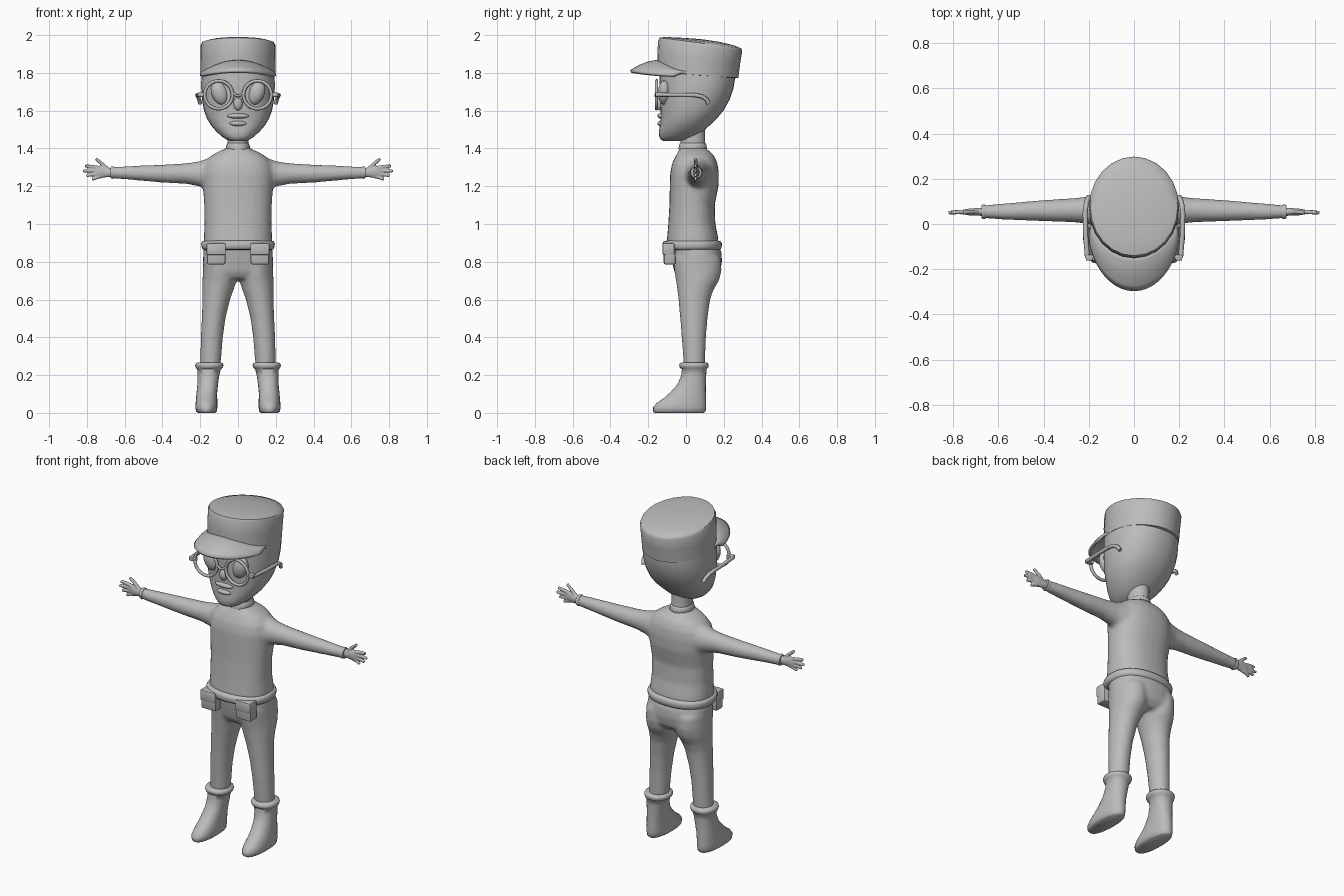
import bpy, bmesh, math
from math import sin, cos, pi
from mathutils import Matrix, Vector

grey = bpy.data.materials.new("plain_grey")
grey.diffuse_color = (0.5, 0.5, 0.5, 1)


def finish(name, bm, angle=60):
    bmesh.ops.recalc_face_normals(bm, faces=bm.faces)
    me = bpy.data.meshes.new(name)
    bm.to_mesh(me)
    bm.free()
    me.materials.append(grey)
    ob = bpy.data.objects.new(name, me)
    bpy.context.collection.objects.link(ob)
    select(ob)
    bpy.ops.object.shade_smooth_by_angle(angle=math.radians(angle))
    return ob


def select(*obs):
    bpy.ops.object.select_all(action='DESELECT')
    for o in obs:
        o.select_set(True)
    bpy.context.view_layer.objects.active = obs[0]


def loft(name, rings, axis='z', n=28, p=2.0, side=1, angle=60):
    """Skin of rings (t, u0, u1, v0, v1, slope): extents of each cross-section."""
    bm = bmesh.new()
    loops = []
    for r in rings:
        t, u0, u1, v0, v1 = r[:5]
        slope = r[5] if len(r) > 5 else 0
        loop = []
        for i in range(n):
            a = 2 * pi * i / n
            c, s = cos(a), sin(a)
            u = (u0 + u1) / 2 + (u1 - u0) / 2 * math.copysign(abs(c) ** (2 / p), c)
            v = (v0 + v1) / 2 + (v1 - v0) / 2 * math.copysign(abs(s) ** (2 / p), s)
            co = (side * u, v, t + slope * v) if axis == 'z' else (side * t, u, v)
            loop.append(bm.verts.new(co))
        loops.append(loop)
    for a, b in zip(loops, loops[1:]):
        for i in range(n):
            j = (i + 1) % n
            bm.faces.new((a[i], a[j], b[j], b[i]))
    bm.faces.new(loops[0])
    bm.faces.new(loops[-1])
    return finish(name, bm, angle)


def sym(rows):
    """Rings (z, half_width, y0, y1) centred on x = 0."""
    return [(z, -w, w, y0, y1) + tuple(rest) for z, w, y0, y1, *rest in rows]


def tube(name, pts, radius, side=1, taper=1.0):
    cu = bpy.data.curves.new(name, 'CURVE')
    cu.dimensions = '3D'
    cu.bevel_depth = radius
    cu.bevel_resolution = 2
    cu.use_fill_caps = True
    sp = cu.splines.new('POLY')
    sp.points.add(len(pts) - 1)
    for i, (q, c) in enumerate(zip(sp.points, pts)):
        q.co = (side * c[0], c[1], c[2], 1)
        q.radius = 1 + (taper - 1) * i / (len(pts) - 1)
    sp.use_smooth = True
    cu.materials.append(grey)
    ob = bpy.data.objects.new(name, cu)
    bpy.context.collection.objects.link(ob)
    select(ob)
    bpy.ops.object.convert(target='MESH')
    return bpy.context.object


def ellipsoid(name, loc, size, roll=0.0):
    bm = bmesh.new()
    m = Matrix.Translation(loc) @ Matrix.Rotation(roll, 4, 'Y') @ Matrix.Diagonal((*size, 1))
    bmesh.ops.create_uvsphere(bm, u_segments=20, v_segments=12, radius=1, matrix=m)
    return finish(name, bm)


def box(name, lo, hi, bevel):
    bm = bmesh.new()
    lo, hi = Vector(lo), Vector(hi)
    m = Matrix.Translation((lo + hi) / 2) @ Matrix.Diagonal((*(hi - lo), 1))
    bmesh.ops.create_cube(bm, size=1, matrix=m)
    bmesh.ops.bevel(bm, geom=bm.edges[:], offset=bevel, segments=2, affect='EDGES', profile=0.5)
    return finish(name, bm, 40)


def blend(name, obs, voxel, smooth):
    """Fuse overlapping solids into one soft surface."""
    select(*obs)
    bpy.ops.object.join()
    ob = bpy.context.object
    ob.name = name
    m = ob.modifiers.new("fuse", 'REMESH')
    m.mode, m.voxel_size, m.use_smooth_shade = 'VOXEL', voxel, True
    bpy.ops.object.modifier_apply(modifier="fuse")
    m = ob.modifiers.new("soften", 'SMOOTH')
    m.factor, m.iterations = 0.5, smooth
    bpy.ops.object.modifier_apply(modifier="soften")
    bpy.ops.object.shade_smooth()
    return ob


# sweater: torso and sleeves
parts = [loft("torso", sym([
    (.885, .172, -.09, .165), (.90, .182, -.103, .173), (.93, .181, -.10, .17),
    (1.0, .177, -.094, .156), (1.1, .179, -.088, .152), (1.2, .186, -.086, .172),
    (1.27, .19, -.084, .174), (1.32, .178, -.074, .167), (1.36, .145, -.055, .15),
    (1.385, .10, -.04, .125), (1.40, .062, -.032, .105), (1.41, .055, -.03, .10)]), p=2.3)]
for s in (1, -1):
    parts.append(loft("sleeve", [
        (.08, -.03, .15, 1.16, 1.36), (.15, -.018, .137, 1.175, 1.352),
        (.2, .0, .122, 1.198, 1.333), (.27, .008, .114, 1.212, 1.322),
        (.4, .012, .106, 1.219, 1.314), (.55, .018, .093, 1.232, 1.308),
        (.67, .025, .083, 1.242, 1.302)], 'x', side=s))
blend("sweater", parts, .011, 5)

# trousers: hips and two legs
parts = [loft("hips", sym([
    (.895, .178, -.09, .17), (.85, .184, -.082, .188), (.8, .186, -.074, .191),
    (.745, .184, -.062, .18), (.71, .17, -.04, .15)]), p=2.3)]
for s in (1, -1):
    parts.append(loft("leg", [
        (.82, .01, .184, -.07, .185), (.75, .005, .186, -.062, .188), (.7, .006, .188, -.053, .175),
        (.65, .024, .188, -.046, .145), (.6, .042, .188, -.04, .128), (.5, .066, .192, -.031, .114),
        (.4, .08, .197, -.023, .106), (.25, .092, .2, -.012, .1)], side=s))
blend("trousers", parts, .011, 5)

# neck, head and facial features
loft("neck", sym([(1.38, .06, -.035, .11), (1.42, .054, -.03, .10),
                  (1.5, .058, -.03, .10)]))
loft("collar", sym([(1.395, .062, -.04, .108), (1.40, .066, -.04, .112),
                    (1.425, .058, -.035, .106), (1.43, .052, -.03, .10)]))
loft("head", sym([
    (1.44, .04, -.12, -.02), (1.447, .062, -.134, .01), (1.465, .088, -.142, .05),
    (1.49, .115, -.143, .09), (1.52, .141, -.139, .123), (1.56, .165, -.135, .165),
    (1.60, .18, -.135, .198), (1.66, .191, -.138, .232), (1.72, .195, -.14, .252),
    (1.80, .194, -.14, .264), (1.86, .185, -.13, .25)]), p=2.2, n=32)
ellipsoid("nose", (0, -.135, 1.635), (.024, .022, .034))
ellipsoid("upper_lip", (0, -.132, 1.572), (.058, .02, .014))
ellipsoid("lower_lip", (0, -.132, 1.532), (.046, .02, .014))
for s in (1, -1):
    ellipsoid("eye", (s * .098, -.115, 1.695), (.043, .034, .066), s * .35)

# cap crown with tilted top
loft("cap_crown", sym([
    (1.79, .185, -.14, .265, -.07), (1.793, .197, -.152, .277, -.07),
    (1.88, .199, -.152, .287, -.10), (1.952, .199, -.148, .298, -.12),
    (1.968, .193, -.14, .292, -.13), (1.977, .16, -.11, .25, -.12),
    (1.983, .09, -.04, .17, -.10), (1.985, .02, .04, .08, -.08)]), n=24, angle=50)

# cap visor
bm = bmesh.new()
NU, NV = 20, 6
grid = []
for i in range(NU + 1):
    a = -1.35 + 2.7 * i / NU
    sa, ca = sin(a), cos(a)
    inner = Vector((.19 * sa, .065 - .205 * ca, 1.862 - .07 * sa * sa))
    outer = Vector((.2 * sa, -.293 * ca, 1.807 - .026 * sa * sa))
    grid.append([bm.verts.new(inner.lerp(outer, j / NV) + Vector((0, 0, .012 * sin(pi * j / NV))))
                 for j in range(NV + 1)])
for i in range(NU):
    for j in range(NV):
        bm.faces.new((grid[i][j], grid[i + 1][j], grid[i + 1][j + 1], grid[i][j + 1]))
visor = finish("cap_visor", bm)
sol = visor.modifiers.new("thickness", 'SOLIDIFY')
sol.thickness, sol.offset = .016, 0

# glasses: rims, bridge, hinges and temples
for s in (1, -1):
    rim = [(.103 + .074 * cos(k * pi / 16), -.156, 1.684 + .074 * sin(k * pi / 16)) for k in range(33)]
    tube("glasses_rim", rim, .009, s)
    box("glasses_hinge", (min(s * .17, s * .213), -.162, 1.673),
        (max(s * .17, s * .213), -.135, 1.697), .005)
    tube("glasses_temple", [(.206, -.15, 1.685), (.214, -.05, 1.683), (.216, .05, 1.682), (.212, .085, 1.675),
                            (.206, .108, 1.66), (.2, .12, 1.637)], .011, s)
tube("glasses_bridge", [(-.036, -.156, 1.70), (-.014, -.16, 1.683), (0, -.161, 1.678),
                        (.014, -.16, 1.683), (.036, -.156, 1.70)], .007)

# belt and pouches
loft("belt", sym([(.862, .175, -.10, .17), (.866, .187, -.116, .183), (.877, .193, -.122, .189),
                  (.897, .195, -.124, .19), (.908, .189, -.118, .184), (.912, .175, -.10, .17)]), p=2.3, n=36)
for s in (1, -1):
    x0, x1 = sorted((s * .067, s * .165))
    box("pouch", (x0, -.118, .786), (x1, -.055, .893), .01)
    box("pouch_flap", (x0 - .002, -.124, .835), (x1 + .002, -.06, .899), .008)

for s in (1, -1):
    # boots with folded cuffs
    loft("boot", [
        (0, .122, .212, -.165, .095), (.008, .112, .222, -.174, .104), (.03, .109, .226, -.174, .107),
        (.052, .109, .224, -.155, .107), (.08, .11, .222, -.115, .106), (.11, .11, .219, -.082, .105),
        (.15, .106, .215, -.046, .105), (.2, .099, .214, -.024, .107), (.232, .091, .216, -.022, .109),
        (.238, .082, .223, -.032, .117), (.25, .077, .227, -.036, .12), (.262, .079, .225, -.034, .118),
        (.268, .092, .21, -.02, .106)], side=s, p=2.2)
    # hand: palm, four fingers and thumb fused together
    hand = [loft("palm", [(.65, .034, .074, 1.25, 1.294), (.69, .037, .071, 1.248, 1.298),
                          (.73, .038, .068, 1.243, 1.308), (.752, .042, .064, 1.245, 1.304)], 'x', side=s)]
    for x, z, tx, tz in ((.735, 1.296, .81, 1.308), (.74, 1.281, .82, 1.28),
                         (.735, 1.265, .803, 1.256), (.725, 1.253, .772, 1.236), (.69, 1.29, .752, 1.345)):
        hand.append(tube("finger", [(x, .053, z), ((x + tx) / 2, .053, (z + tz) / 2 + .002), (tx, .05, tz)],
                         .0115, s, .75))
    blend("hand", hand, .004, 3)
    # sleeve cuff
    loft("sleeve_cuff", [(.655, .024, .084, 1.242, 1.303), (.665, .021, .087, 1.239, 1.306),
                         (.675, .025, .083, 1.243, 1.302)], 'x', side=s)
